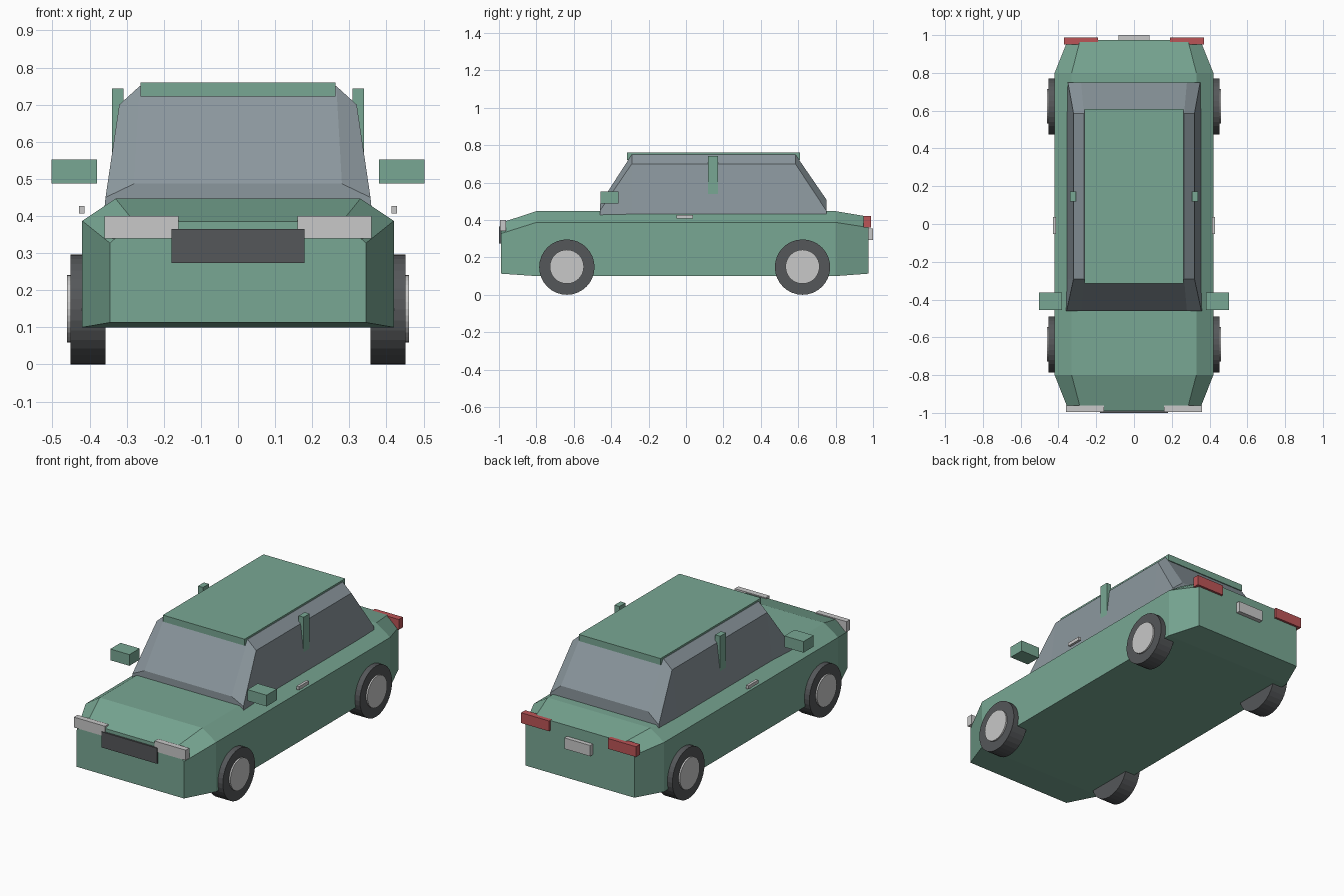
import bpy, bmesh
from math import pi
from mathutils import Matrix

if "Cube" in bpy.data.objects:
    bpy.data.objects.remove(bpy.data.objects["Cube"], do_unlink=True)


def material(name, r, g, b):
    m = bpy.data.materials.new(name)
    m.use_nodes = True
    m.diffuse_color = (r, g, b, 1)
    m.node_tree.nodes["Principled BSDF"].inputs["Base Color"].default_value = (r, g, b, 1)
    return m


green = material("green paint", 0.19, 0.39, 0.295)
glass = material("grey glass", 0.26, 0.31, 0.34)
rubber = material("dark rubber", 0.09, 0.095, 0.10)
silver = material("light silver", 0.58, 0.58, 0.58)
red = material("red lamp", 0.50, 0.09, 0.095)


def finish(name, bm, mat):
    bmesh.ops.recalc_face_normals(bm, faces=bm.faces[:])
    mesh = bpy.data.meshes.new(name)
    bm.to_mesh(mesh)
    bm.free()
    mesh.materials.append(mat)
    ob = bpy.data.objects.new(name, mesh)
    bpy.context.collection.objects.link(ob)
    return ob


def loft(name, stations, mat):
    """Join symmetric six-sided sections: y, then base, shoulder and top as (x, z)."""
    bm = bmesh.new()
    rings = []
    for y, *half in stations:
        ring = half + [(-x, z) for x, z in reversed(half)]
        rings.append([bm.verts.new((x, y, z)) for x, z in ring])
    for a, b in zip(rings, rings[1:]):
        for i in range(len(a)):
            j = (i + 1) % len(a)
            bm.faces.new((a[i], a[j], b[j], b[i]))
    bm.faces.new(rings[0])
    bm.faces.new(rings[-1])
    return finish(name, bm, mat)


def box(name, xs, ys, zs, mat):
    bm = bmesh.new()
    bmesh.ops.create_cube(bm, size=1)
    for v in bm.verts:
        v.co = [(lo + hi) / 2 + c * (hi - lo) for c, (lo, hi) in zip(v.co, (xs, ys, zs))]
    return finish(name, bm, mat)


def pair(name, xs, ys, zs, mat):
    box("left_" + name, xs, ys, zs, mat)
    box("right_" + name, (-xs[1], -xs[0]), ys, zs, mat)


def disc(name, side, x0, x1, y, z, radius, mat):
    bm = bmesh.new()
    bmesh.ops.create_cone(bm, cap_ends=True, segments=32, radius1=radius,
                          radius2=radius, depth=x1 - x0)
    place = Matrix.Translation((side * (x0 + x1) / 2, y, z)) @ Matrix.Rotation(pi / 2, 4, "Y")
    bmesh.ops.transform(bm, matrix=place, verts=bm.verts[:])
    return finish(name, bm, mat)


# Body shell with tapered nose and tail
middle = [(0.42, 0.10), (0.42, 0.387), (0.33, 0.447)]
loft("body", [
    (-0.99, (0.345, 0.113), (0.345, 0.327), (0.28, 0.385)),
    (-0.80, *middle),
    (0.80, *middle),
    (0.975, (0.35, 0.113), (0.35, 0.36), (0.285, 0.418)),
], green)

# Glazed cabin and roof panel
loft("cabin", [
    (-0.46, (0.36, 0.42), (0.357, 0.45), (0.28, 0.487)),
    (-0.29, (0.355, 0.42), (0.32, 0.70), (0.265, 0.75)),
    (0.585, (0.355, 0.42), (0.32, 0.70), (0.265, 0.75)),
    (0.75, (0.352, 0.42), (0.35, 0.45), (0.28, 0.51)),
], glass)
box("roof", (-0.263, 0.263), (-0.315, 0.61), (0.722, 0.76), green)

# Side details
pair("pillar", (0.308, 0.34), (0.118, 0.172), (0.45, 0.743), green)
pair("mirror", (0.38, 0.503), (-0.456, -0.362), (0.487, 0.552), green)
pair("door_handle", (0.413, 0.429), (-0.052, 0.038), (0.407, 0.427), silver)

# Nose and tail details
pair("headlight", (0.16, 0.36), (-0.995, -0.962), (0.34, 0.40), silver)
box("grille", (-0.179, 0.179), (-1.0, -0.962), (0.274, 0.365), rubber)
pair("tail_light", (0.19, 0.37), (0.95, 0.988), (0.36, 0.42), red)
box("rear_plate", (-0.083, 0.083), (0.97, 1.0), (0.292, 0.355), silver)

# Wheels
for side, side_name in ((1, "left"), (-1, "right")):
    for y, end in ((-0.637, "front"), (0.623, "rear")):
        label = f"{end}_{side_name}_"
        disc(label + "tyre", side, 0.357, 0.452, y, 0.148, 0.148, rubber)
        disc(label + "hub", side, 0.40, 0.461, y, 0.15, 0.091, silver)
